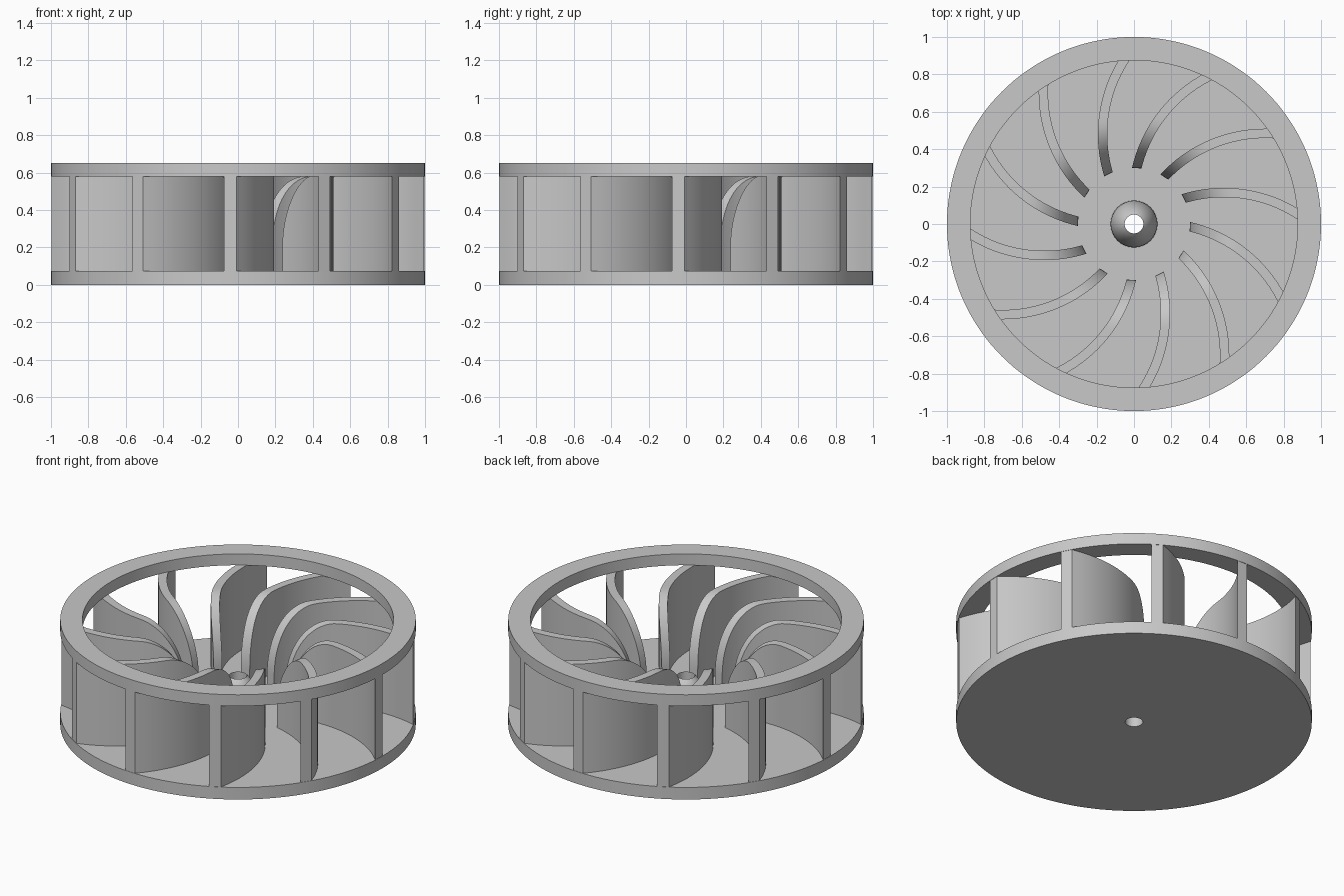
import bpy
import bmesh
from math import pi, sin, cos, acos, atan2, hypot, sqrt, radians

cube = bpy.data.objects.get("Cube")
if cube:
    bpy.data.objects.remove(cube, do_unlink=True)

GREY = (0.58, 0.58, 0.58, 1)
metal = bpy.data.materials.new("plain grey")
metal.use_nodes = True
metal.diffuse_color = GREY
metal.node_tree.nodes["Principled BSDF"].inputs["Base Color"].default_value = GREY

FLOOR, CEILING, HEIGHT = 0.075, 0.58, 0.65
BORE, INNER, RIM = 0.05, 0.3, 1.0
BLADES = 12


def finish(name, bm):
    """Turn a bmesh into a smooth-shaded object with sharp corners."""
    bmesh.ops.recalc_face_normals(bm, faces=bm.faces)
    mesh = bpy.data.meshes.new(name)
    bm.to_mesh(mesh)
    bm.free()
    mesh.materials.append(metal)
    obj = bpy.data.objects.new(name, mesh)
    bpy.context.collection.objects.link(obj)
    bpy.ops.object.select_all(action="DESELECT")
    obj.select_set(True)
    bpy.context.view_layer.objects.active = obj
    bpy.ops.object.shade_smooth_by_angle(angle=radians(30))
    return obj


def skin(bm, sections):
    """Bridge neighbouring closed sections with quads."""
    for a, b in zip(sections, sections[1:]):
        n = len(a)
        for i in range(n):
            j = (i + 1) % n
            bm.faces.new((a[i], a[j], b[j], b[i]))


def lathe(name, profile, steps=144):
    """Revolve a closed (radius, height) profile about the z axis."""
    bm = bmesh.new()
    rings = []
    for k in range(steps):
        t = 2 * pi * k / steps
        rings.append([bm.verts.new((r * cos(t), r * sin(t), z)) for r, z in profile])
    skin(bm, rings + rings[:1])
    return finish(name, bm)


# Back plate with a domed, bored hub
dome_top = acos(BORE / 0.125)
dome = [(0.125 * cos(dome_top * i / 10), FLOOR + 0.25 * sin(dome_top * i / 10))
        for i in range(11)]
lathe("back_plate_and_hub", [(BORE, 0), (RIM, 0), (RIM, FLOOR)] + dome)

# Open shroud ring on top
lathe("shroud_ring", [(0.875, CEILING), (RIM, CEILING), (RIM, HEIGHT), (0.875, HEIGHT)])

# Curved blades: each side follows an arc around a shared centre
ARC_X, ARC_Y, ARC_R, HALF = 0.48, -0.572, 0.74, 0.025
REACH, BEARING = hypot(ARC_X, ARC_Y), atan2(ARC_Y, ARC_X)


def side_point(r, arc):
    """Point at radius r from the axis lying on the blade side arc."""
    a = BEARING + acos((r * r + REACH ** 2 - arc ** 2) / (2 * r * REACH))
    return r * cos(a), r * sin(a)


def blade_top(r):
    """Rounded inlet shoulder rising to the shroud."""
    low, run = 0.2, 0.27
    u = max(0, 1 - (r - INNER) / run)
    return low + (CEILING + 0.002 - low) * sqrt(1 - u * u)


def blade(name, turn):
    bm = bmesh.new()
    # tight spacing near the inlet keeps the shoulder round
    radii = [INNER + (0.998 - INNER) * (i / 32) ** 2 for i in range(33)]
    sections = []
    for r in radii:
        (ax, ay), (bx, by) = side_point(r, ARC_R - HALF), side_point(r, ARC_R + HALF)
        top, low = blade_top(r), FLOOR - 0.002
        corners = ((ax, ay, low), (bx, by, low), (bx, by, top), (ax, ay, top))
        sections.append([bm.verts.new(c) for c in corners])
    skin(bm, sections)
    bm.faces.new(sections[0])
    bm.faces.new(sections[-1])
    finish(name, bm).rotation_euler.z = turn


for k in range(BLADES):
    blade(f"blade_{k + 1}", 2 * pi * k / BLADES)
